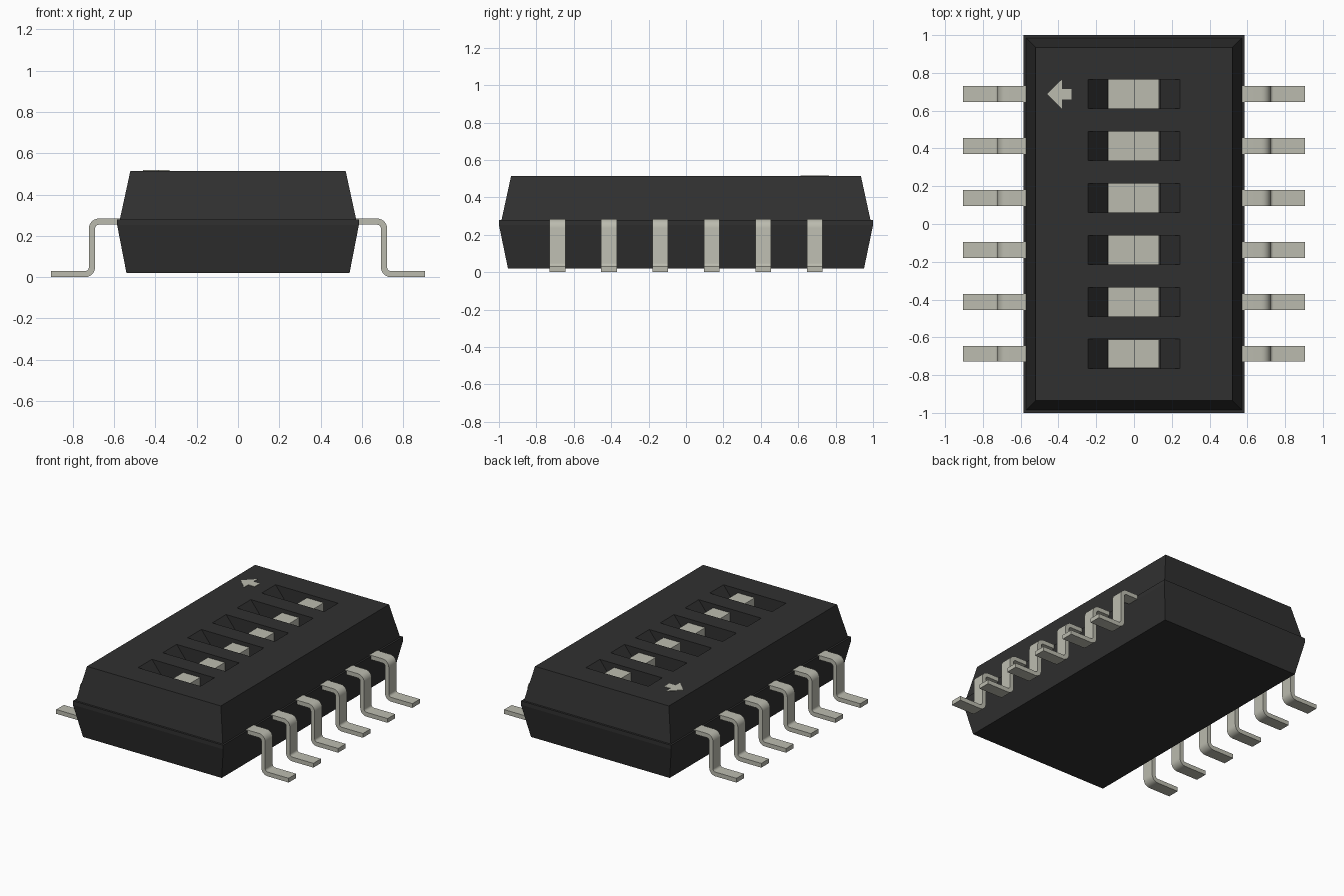
import bpy, bmesh, math
from mathutils import Vector

if "Cube" in bpy.data.objects:
    bpy.data.objects.remove(bpy.data.objects["Cube"], do_unlink=True)


def material(name, rgb):
    m = bpy.data.materials.new(name)
    m.use_nodes = True
    m.diffuse_color = (*rgb, 1)
    m.node_tree.nodes["Principled BSDF"].inputs["Base Color"].default_value = (*rgb, 1)
    return m


BLACK = material("black plastic", (0.03, 0.03, 0.03))
PALE = material("pale metal", (0.5, 0.5, 0.43))
ROWS = [0.688 - 0.275 * i for i in range(6)]


def finish(name, bm, mat):
    bmesh.ops.recalc_face_normals(bm, faces=bm.faces)
    me = bpy.data.meshes.new(name)
    bm.to_mesh(me)
    bm.free()
    me.materials.append(mat)
    ob = bpy.data.objects.new(name, me)
    bpy.context.collection.objects.link(ob)
    return ob


def extrude(bm, points, vec):
    """Solid prism from a closed outline and a sweep vector."""
    face = bm.faces.new([bm.verts.new(p) for p in points])
    geom = bmesh.ops.extrude_face_region(bm, geom=[face])["geom"]
    bmesh.ops.translate(bm, vec=vec, verts=[v for v in geom if isinstance(v, bmesh.types.BMVert)])


def prism_y(bm, outline, y, half):
    extrude(bm, [(x, y - half, z) for x, z in outline], (0, 2 * half, 0))


# Housing: rectangular rings (half width, half length, height)
bm = bmesh.new()
rings = []
for hx, hy, z in [(0.54, 0.952, 0.02), (0.585, 1.0, 0.252), (0.585, 1.0, 0.28),
                  (0.572, 0.986, 0.28), (0.521, 0.935, 0.515)]:
    rings.append([bm.verts.new((sx * hx, sy * hy, z))
                  for sx, sy in ((-1, -1), (1, -1), (1, 1), (-1, 1))])
for a, b in zip(rings, rings[1:]):
    for i in range(4):
        j = (i + 1) % 4
        bm.faces.new((a[i], a[j], b[j], b[i]))
bm.faces.new(rings[0])
bm.faces.new(rings[-1])
housing = finish("housing", bm, BLACK)

# Slots with sloping ends, cut into the top
bm = bmesh.new()
for y in ROWS:
    prism_y(bm, [(-0.243, 0.6), (-0.243, 0.515), (-0.14, 0.385),
                 (0.14, 0.385), (0.243, 0.515), (0.243, 0.6)], y, 0.077)
cutter = finish("slot_cutter", bm, BLACK)
cutter.hide_render = True
mod = housing.modifiers.new("slots", "BOOLEAN")
mod.operation = "DIFFERENCE"
mod.solver = "EXACT"
mod.object = cutter
bpy.context.view_layer.objects.active = housing
bpy.ops.object.modifier_apply(modifier=mod.name)
bpy.data.objects.remove(cutter, do_unlink=True)

# Stepped sliders: raised knob on the +x half
for i, y in enumerate(ROWS):
    bm = bmesh.new()
    prism_y(bm, [(-0.138, 0.38), (0.132, 0.38), (0.132, 0.488),
                 (0, 0.488), (0, 0.4), (-0.138, 0.4)], y, 0.0765)
    finish(f"slider_{i + 1}", bm, PALE)

# Direction arrow plate
bm = bmesh.new()
half = [(-0.46, 0), (-0.382, 0.076), (-0.382, 0.028), (-0.332, 0.028)]
outline = half + [(x, -y) for x, y in reversed(half[1:])]
extrude(bm, [(x, y + ROWS[0], 0.513) for x, y in outline], (0, 0, 0.005))
finish("arrow_mark", bm, PALE)


def lead_outline():
    """Bent strip: shoulder, upper bend, leg, lower bend and foot."""
    t, inner, steps = 0.03, 0.018, 6
    outer = inner + t
    top, bottom = [], []
    upper = Vector((0.722 - outer, 0.284 - outer))
    lower = Vector((0.722 + inner, outer))
    for k in range(steps + 1):
        a = math.radians(90 - 90 * k / steps)
        d = Vector((math.cos(a), math.sin(a)))
        top.append(upper + d * outer)
        bottom.append(upper + d * inner)
    for k in range(steps + 1):
        a = math.radians(180 + 90 * k / steps)
        d = Vector((math.cos(a), math.sin(a)))
        top.append(lower + d * inner)
        bottom.append(lower + d * outer)
    top = [Vector((0.55, 0.284))] + top + [Vector((0.905, t))]
    bottom = [Vector((0.55, 0.284 - t))] + bottom + [Vector((0.905, 0))]
    return top + bottom[::-1]


# Leads on both sides
for side, label in ((1, "left"), (-1, "right")):
    for i, y in enumerate(ROWS):
        bm = bmesh.new()
        prism_y(bm, [(side * p.x, p.y) for p in lead_outline()], y, 0.042)
        lead = finish(f"{label}_lead_{i + 1}", bm, PALE)
        bpy.ops.object.select_all(action="DESELECT")
        lead.select_set(True)
        bpy.context.view_layer.objects.active = lead
        bpy.ops.object.shade_smooth_by_angle(angle=math.radians(30))
